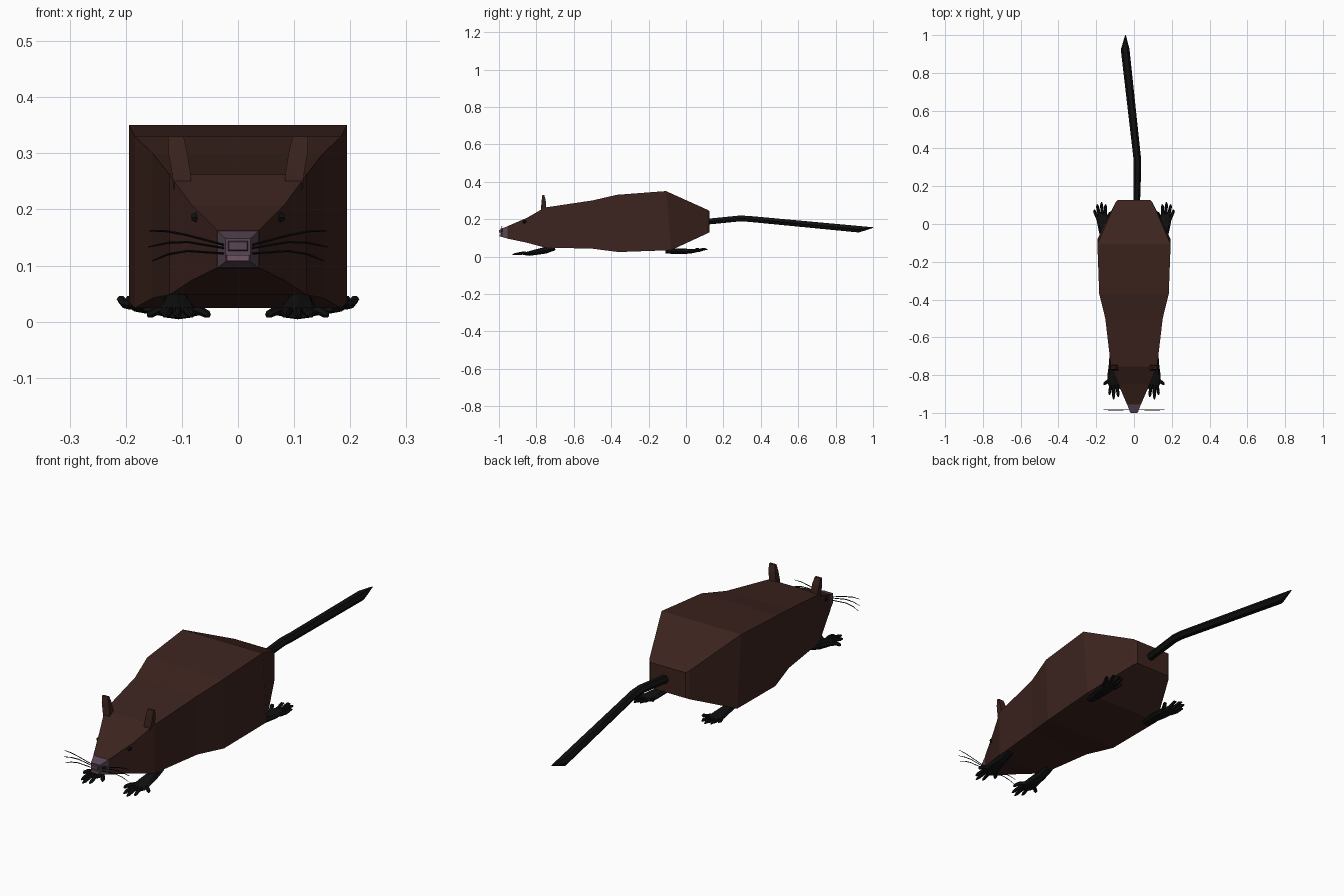
import bpy, bmesh
from math import cos, sin, pi
from mathutils import Vector


def material(name, rgb):
    m = bpy.data.materials.new(name)
    m.diffuse_color = (*rgb, 1)
    return m


FUR = material("fur", (0.045, 0.017, 0.013))
BLACK = material("black_skin", (0.005, 0.005, 0.005))
NOSE = material("nose_skin", (0.10, 0.06, 0.09))
LIP = material("lip_skin", (0.16, 0.09, 0.13))


def skin(name, strips, mat, mirror=False):
    """Skin one or more lists of rings, capping both ends of each."""
    bm = bmesh.new()
    for rings in strips:
        vs = [[bm.verts.new(p) for p in r] for r in rings]
        n = len(vs[0])
        for a, b in zip(vs, vs[1:]):
            for i in range(n):
                j = (i + 1) % n
                bm.faces.new((a[i], a[j], b[j], b[i]))
        bm.faces.new(vs[0][::-1])
        bm.faces.new(vs[-1])
    bmesh.ops.recalc_face_normals(bm, faces=bm.faces)
    me = bpy.data.meshes.new(name)
    bm.to_mesh(me)
    bm.free()
    me.materials.append(mat)
    ob = bpy.data.objects.new(name, me)
    bpy.context.collection.objects.link(ob)
    if mirror:
        ob.modifiers.new("mirror", 'MIRROR').use_mirror_merge = False
    return ob


def box_rings(stations):
    """Rectangular rings: y top, y bottom, half width, z bottom, z top."""
    return [[(-w, yb, z0), (w, yb, z0), (w, yt, z1), (-w, yt, z1)]
            for yt, yb, w, z0, z1 in stations]


def tube(path, sides=6):
    """Rings across a path of (x, y, z, half width, half height)."""
    pts = [Vector(p[:3]) for p in path]
    rings = []
    for i, p in enumerate(path):
        t = (pts[min(i + 1, len(pts) - 1)] - pts[max(i - 1, 0)]).normalized()
        u = t.cross(Vector((0, 0, 1))).normalized()
        v = u.cross(t)
        rings.append([pts[i] + u * p[3] * cos(2 * pi * k / sides)
                      + v * p[4] * sin(2 * pi * k / sides) for k in range(sides)])
    return rings


# Boxy body from snout to rump
skin("body", [box_rings([
    (-0.955, -0.955, 0.037, 0.096, 0.162),
    (-0.85, -0.85, 0.082, 0.074, 0.207),
    (-0.755, -0.755, 0.122, 0.048, 0.262),
    (-0.50, -0.50, 0.152, 0.042, 0.300),
    (-0.37, -0.36, 0.184, 0.024, 0.330),
    (-0.107, -0.08, 0.194, 0.034, 0.350),
    (0.115, 0.115, 0.098, 0.124, 0.25),
    (0.126, 0.126, 0.086, 0.130, 0.242)])], FUR)

# Nose and mouth
skin("nose", [box_rings([(-0.95, -0.95, 0.038, 0.095, 0.163),
                         (-0.993, -0.993, 0.022, 0.107, 0.148)])], NOSE)
skin("nose_tip", [box_rings([(-0.985, -0.985, 0.02, 0.124, 0.146),
                             (-1.0, -1.0, 0.016, 0.128, 0.142)])], NOSE)
skin("lower_lip", [box_rings([(-0.97, -0.97, 0.022, 0.105, 0.12),
                              (-0.997, -0.997, 0.020, 0.108, 0.119)])], LIP)

# Tail with a pointed end
skin("tail", [tube([(0.012, 0.09, 0.185, 0.018, 0.018),
                    (0.015, 0.14, 0.189, 0.018, 0.018),
                    (0.018, 0.29, 0.204, 0.02, 0.018),
                    (0.018, 0.34, 0.201, 0.02, 0.018),
                    (-0.047, 0.925, 0.146, 0.023, 0.02),
                    (-0.045, 1.0, 0.155, 0.002, 0.002)])], BLACK)

# Ears
ear = []
for z, x0, x1, y0, y1 in [(0.235, 0.083, 0.114, -0.775, -0.745),
                          (0.26, 0.084, 0.117, -0.775, -0.747),
                          (0.30, 0.090, 0.124, -0.772, -0.750),
                          (0.33, 0.097, 0.125, -0.768, -0.758)]:
    ear.append([(x0, y0, z), (x1, y0, z), (x1, y1, z), (x0, y1, z)])
skin("ears", [ear], FUR, True)

# Eyes
eye = [(0.070, -0.862, 0.186, 0.004, 0.004), (0.073, -0.862, 0.186, 0.012, 0.011),
       (0.083, -0.862, 0.186, 0.007, 0.006)]
skin("eyes", [tube(eye)], BLACK, True)

# Whiskers, three on each side
whiskers = []
for za, zb, zc, xe in [(0.135, 0.154, 0.162, 0.158), (0.130, 0.142, 0.133, 0.16),
                       (0.121, 0.126, 0.108, 0.153)]:
    whiskers.append(tube([(0.018, -0.983, za, 0.002, 0.002),
                          (0.09, -0.985, zb, 0.002, 0.002),
                          (0.125, -0.985, zb * 0.5 + zc * 0.5 + 0.003, 0.002, 0.002),
                          (xe, -0.983, zc, 0.001, 0.001)], 4))
skin("whiskers", whiskers, BLACK, True)


def foot(name, palm, knuckle, tips, z_mid, z_tip):
    """A palm with five toes fanning out to the given tips."""
    strips = [tube(palm, 8)]
    for k, (x, y) in enumerate(tips):
        kx = knuckle[0] + (2 - k) * 0.011
        ky = knuckle[1]
        strips.append(tube([(kx, ky, z_mid, 0.009, 0.009),
                            (kx + (x - kx) * .55, ky + (y - ky) * .5, z_mid + 0.002, 0.0085, 0.008),
                            (kx + (x - kx) * .9, ky + (y - ky) * .85, z_tip + 0.003, 0.008, 0.007),
                            (x, y, z_tip, 0.003, 0.003)]))
    ob = skin(name, strips, BLACK, True)
    return ob


# Front feet point forward, hind feet point back
foot("front_feet",
     [(0.11, -0.70, 0.044, 0.02, 0.010), (0.11, -0.75, 0.034, 0.024, 0.018),
      (0.108, -0.80, 0.024, 0.033, 0.015), (0.106, -0.84, 0.016, 0.036, 0.012),
      (0.106, -0.86, 0.014, 0.024, 0.008)],
     (0.106, -0.825),
     [(0.16, -0.85), (0.13, -0.905), (0.108, -0.928), (0.083, -0.915), (0.052, -0.87)],
     0.017, 0.010)
foot("hind_feet",
     [(0.155, -0.11, 0.026, 0.016, 0.010), (0.157, -0.06, 0.029, 0.024, 0.015),
      (0.162, 0.0, 0.028, 0.032, 0.014), (0.166, 0.035, 0.029, 0.033, 0.011),
      (0.166, 0.055, 0.031, 0.022, 0.008)],
     (0.166, 0.02),
     [(0.211, 0.075), (0.195, 0.104), (0.172, 0.115), (0.150, 0.104), (0.124, 0.065)],
     0.029, 0.037)
